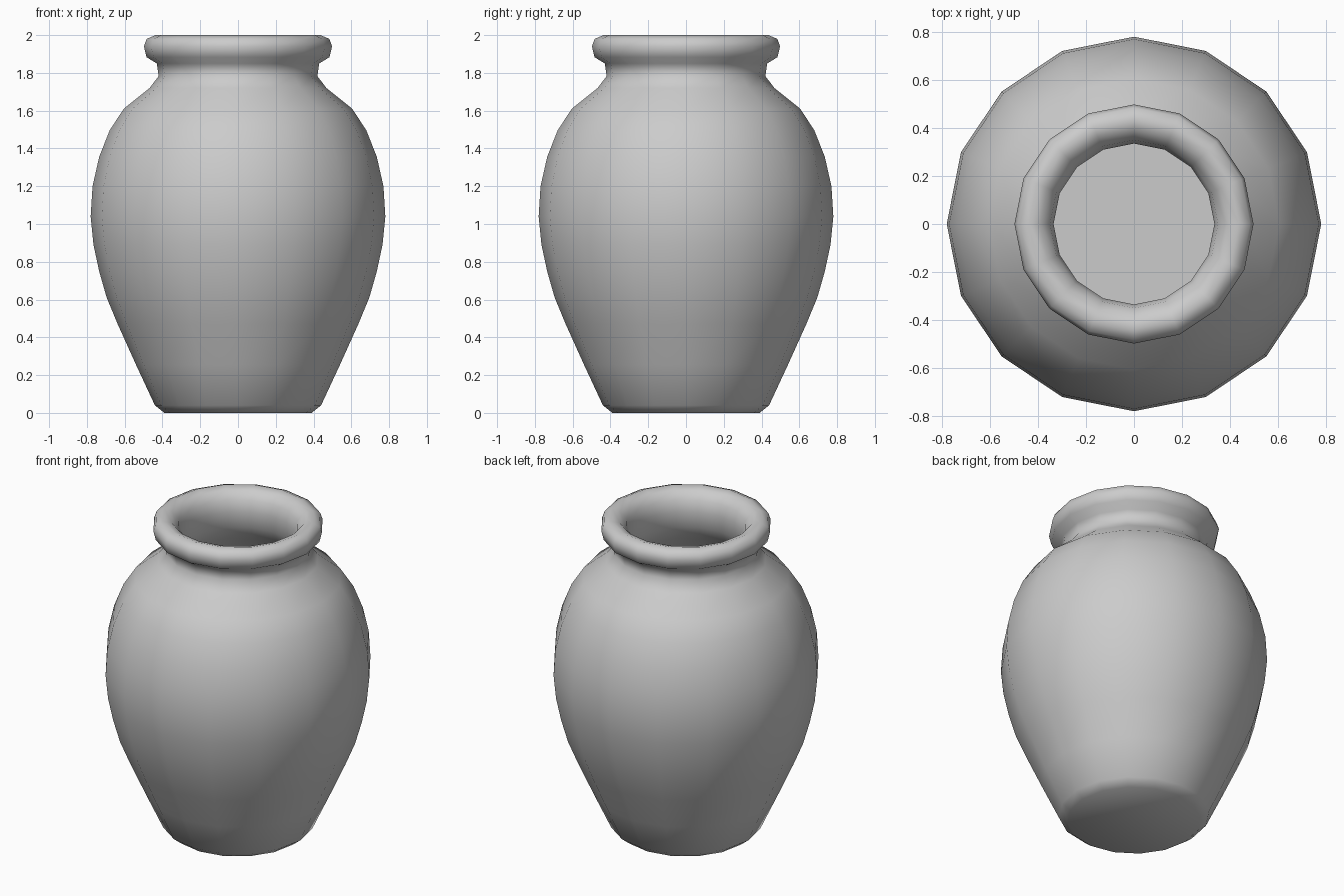
import bpy, bmesh, math

if "Cube" in bpy.data.objects:
    bpy.data.objects.remove(bpy.data.objects["Cube"])

SIDES = 16

# Radius and height, from the base centre up the outside, over the lip and down inside
PROFILE = [
    (0.39, 0.0), (0.44, 0.04), (0.54, 0.255), (0.637, 0.47), (0.695, 0.61),
    (0.735, 0.75), (0.765, 0.89), (0.78, 1.04), (0.77, 1.2), (0.735, 1.355),
    (0.68, 1.495), (0.605, 1.61), (0.468, 1.72), (0.42, 1.783), (0.43, 1.85),
    (0.484, 1.883), (0.498, 1.94), (0.484, 1.98), (0.437, 2.0), (0.39, 1.985),
    (0.35, 1.94), (0.335, 1.87), (0.34, 1.77), (0.40, 1.67), (0.53, 1.56),
    (0.66, 1.355), (0.70, 1.04), (0.655, 0.75), (0.56, 0.47), (0.46, 0.255),
    (0.36, 0.08),
]


def lathe(name, profile, material):
    """Spin a profile around z and close both ends with flat discs."""
    bm = bmesh.new()
    rings = []
    for r, z in profile:
        rings.append([bm.verts.new((r * math.cos(2 * math.pi * i / SIDES),
                                    r * math.sin(2 * math.pi * i / SIDES), z))
                      for i in range(SIDES)])
    for a, b in zip(rings, rings[1:]):
        for i in range(SIDES):
            j = (i + 1) % SIDES
            bm.faces.new((a[i], a[j], b[j], b[i]))
    bm.faces.new(rings[0][::-1])   # underside
    bm.faces.new(rings[-1])        # inner floor
    bmesh.ops.recalc_face_normals(bm, faces=bm.faces)
    mesh = bpy.data.meshes.new(name)
    bm.to_mesh(mesh)
    bm.free()
    mesh.materials.append(material)
    obj = bpy.data.objects.new(name, mesh)
    bpy.context.collection.objects.link(obj)
    return obj


clay = bpy.data.materials.new("grey_clay")
clay.diffuse_color = (0.6, 0.6, 0.6, 1)
clay.use_nodes = True
clay.node_tree.nodes["Principled BSDF"].inputs["Base Color"].default_value = clay.diffuse_color

# Hollow pot with a rolled lip
pot = lathe("pot", PROFILE, clay)
bpy.context.view_layer.objects.active = pot
pot.select_set(True)
bpy.ops.object.shade_smooth_by_angle(angle=math.radians(60))
